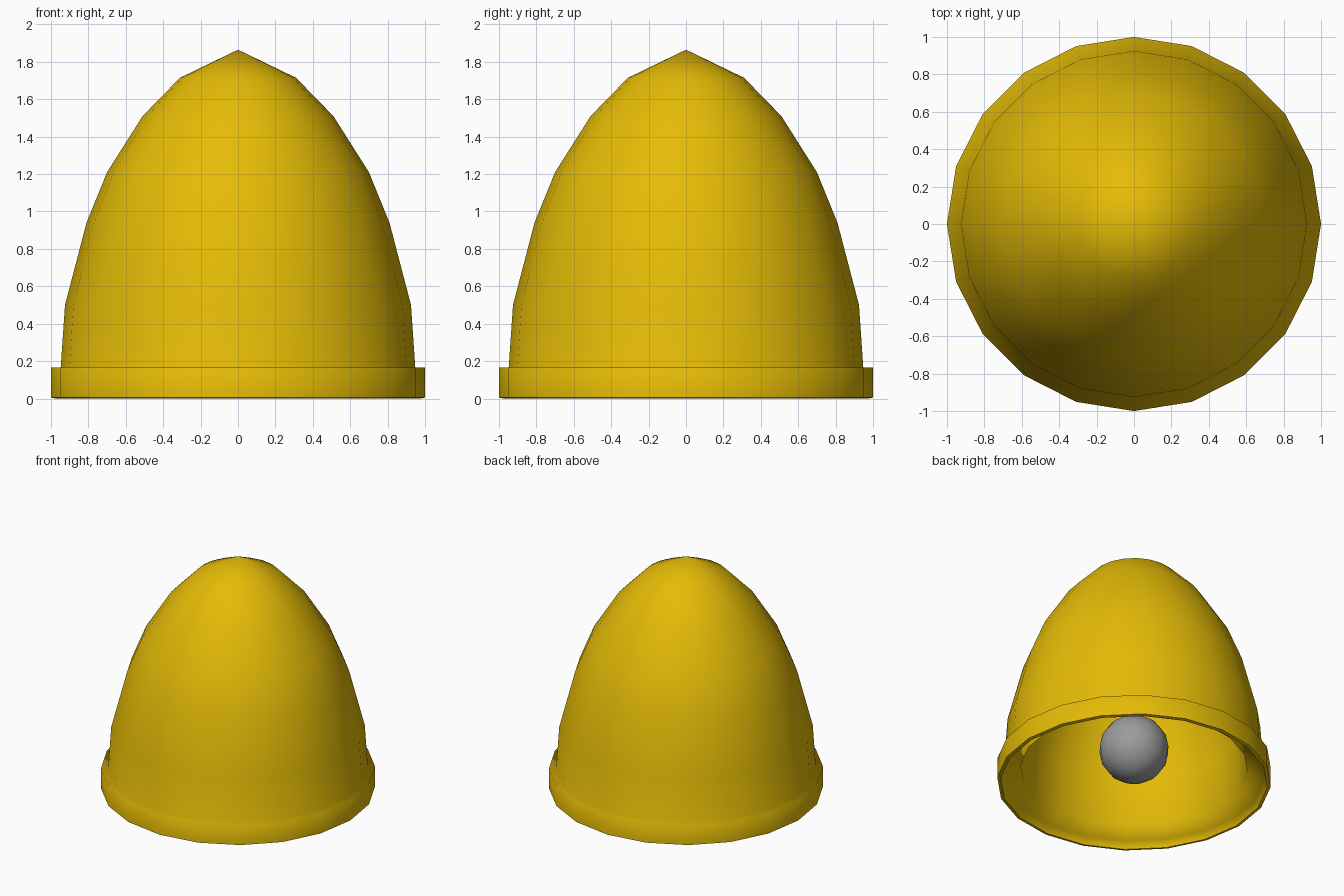
import bpy, bmesh, math

cube = bpy.data.objects.get("Cube")
if cube:
    bpy.data.objects.remove(cube, do_unlink=True)


def material(name, rgb):
    m = bpy.data.materials.new(name)
    m.use_nodes = True
    m.diffuse_color = (*rgb, 1)
    m.node_tree.nodes["Principled BSDF"].inputs["Base Color"].default_value = (*rgb, 1)
    return m


def lathe(name, profile, sides, mat, sharp_below=None):
    """Spin a (radius, height) profile around z; radius 0 becomes a pole."""
    bm = bmesh.new()
    rings = []
    for r, z in profile:
        count = sides if r > 0 else 1
        rings.append([bm.verts.new((r * math.cos(2 * math.pi * i / sides),
                                    r * math.sin(2 * math.pi * i / sides), z))
                      for i in range(count)])
    for low, high in zip(rings, rings[1:]):
        for i in range(sides):
            j = (i + 1) % sides
            quad = [low[i % len(low)], low[j % len(low)],
                    high[j % len(high)], high[i % len(high)]]
            bm.faces.new(list(dict.fromkeys(quad))).smooth = True
    bmesh.ops.recalc_face_normals(bm, faces=bm.faces[:])
    if sharp_below is not None:
        for e in bm.edges:
            e.smooth = not all(v.co.z < sharp_below for v in e.verts)
    mesh = bpy.data.meshes.new(name)
    bm.to_mesh(mesh)
    bm.free()
    obj = bpy.data.objects.new(name, mesh)
    bpy.context.collection.objects.link(obj)
    mesh.materials.append(mat)
    return obj


gold = material("golden yellow", (0.78, 0.50, 0.002))
grey = material("clapper grey", (0.33, 0.33, 0.33))

# Bell shell: outside from the apex to the flared rim, then over the
# downward-facing step inside the rim and up the hollow
outside = [(0, 1.865), (0.31, 1.715), (0.51, 1.51), (0.70, 1.21),
           (0.81, 0.94), (0.925, 0.5), (0.948, 0.165), (1.0, 0.165), (1.0, 0.005)]
inside = [(0.975, 0), (0.955, 0.06), (0.83, 0.12), (0.80, 0.5), (0.69, 0.90),
          (0.59, 1.14), (0.42, 1.40), (0.24, 1.57), (0, 1.69)]
bell = lathe("bell_shell", outside + inside, 20, gold, sharp_below=0.01)
# Let the broad walls steer the shading across the narrow rim ledge
soften = bell.modifiers.new("Rim shading", 'WEIGHTED_NORMAL')
soften.keep_sharp = True

# Round clapper just above the opening
radius, height = 0.256, 0.28
ball = [(radius * math.sin(math.pi * k / 8) if 0 < k < 8 else 0,
         height - radius * math.cos(math.pi * k / 8)) for k in range(9)]
lathe("clapper", ball, 14, grey)
